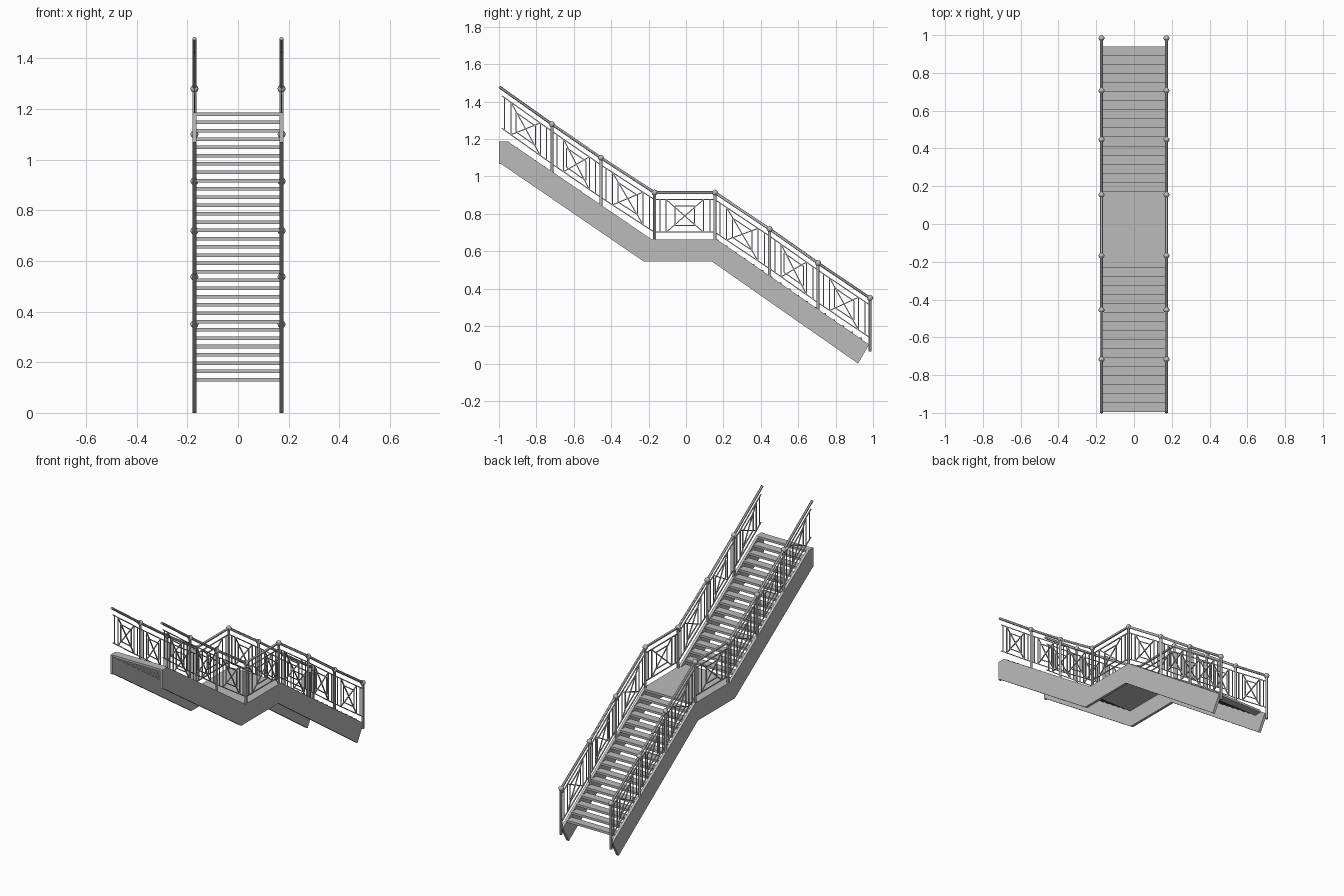
import bpy, bmesh
from mathutils import Vector, Matrix

cube = bpy.data.objects.get("Cube")
if cube:
    bpy.data.objects.remove(cube, do_unlink=True)

grey = bpy.data.materials.new("painted grey")
grey.use_nodes = True
grey.diffuse_color = (0.5, 0.5, 0.5, 1)
grey.node_tree.nodes["Principled BSDF"].inputs["Base Color"].default_value = (0.5, 0.5, 0.5, 1)


def finish(name, bm, smooth=False):
    bmesh.ops.recalc_face_normals(bm, faces=bm.faces)
    mesh = bpy.data.meshes.new(name)
    bm.to_mesh(mesh)
    bm.free()
    mesh.materials.append(grey)
    obj = bpy.data.objects.new(name, mesh)
    bpy.context.collection.objects.link(obj)
    if smooth:
        bpy.ops.object.select_all(action='DESELECT')
        obj.select_set(True)
        bpy.context.view_layer.objects.active = obj
        bpy.ops.object.shade_smooth_by_angle()
    return obj


def rod(bm, p, q, radius, sides):
    p, q = Vector(p), Vector(q)
    d = q - p
    turn = d.to_track_quat('Z', 'Y').to_matrix().to_4x4()
    spin = Matrix.Rotation(0.7854 if sides == 4 else 0, 4, 'Z')
    bmesh.ops.create_cone(bm, cap_ends=True, segments=sides, radius1=radius, radius2=radius,
                          depth=d.length, matrix=Matrix.Translation((p + q) / 2) @ turn @ spin)


def box(bm, x, y0, y1, z0, z1):
    m = Matrix.Translation((0, (y0 + y1) / 2, (z0 + z1) / 2)) @ Matrix.Diagonal((2 * x, y1 - y0, z1 - z0, 1))
    bmesh.ops.create_cube(bm, size=1, matrix=m)


# Stringer outline in (y, z)
STRINGER = [(-1, 1.187), (-0.952, 1.187), (-0.182, 0.663), (0.166, 0.663), (0.979, 0.102),
            (0.92, 0.0), (0.139, 0.545), (-0.225, 0.545), (-0.99, 1.068), (-1, 1.068)]
# Newel posts: (y, rail height)
POSTS = [(-0.717, 1.28), (-0.455, 1.1), (-0.168, 0.914), (0.155, 0.914),
         (0.447, 0.719), (0.706, 0.537), (0.984, 0.35)]
RAIL = [(-0.998, 1.479)] + POSTS
RISE, RUN, THICK, INNER = 0.0328, 0.0478, 0.014, 0.164


def bay(bm, x, a, b, open_end):
    """Railing panel between two rail points, sheared to the slope."""
    (ya, za), (yb, zb) = a, b
    slope = (zb - za) / (yb - ya)

    def at(y, drop):
        return (x, y, za + slope * (y - ya) - drop)

    def bar(y0, d0, y1, d1):
        rod(bm, at(y0, d0), at(y1, d1), 0.0038, 4)

    top, low = 0.038, 0.212
    mid = (top + low) / 2
    start = ya + 0.013 if open_end else ya
    for drop in (top, low):
        bar(start, drop, yb, drop)
    for inset in (0.028, 0.062):
        for y in (ya + inset, yb - inset):
            bar(y, top, y, low)
    y0, y1, yc, h = ya + 0.062, yb - 0.062, (ya + yb) / 2, 0.052
    bar(y0, top, y1, low)
    bar(y0, low, y1, top)
    # Small central frame
    for s in (-1, 1):
        bar(yc - h, mid + s * h, yc + h, mid + s * h)
        bar(yc + s * h, mid - h, yc + s * h, mid + h)


for side, sx in (("right", -1), ("left", 1)):
    # Stringer
    bm = bmesh.new()
    face = bm.faces.new([bm.verts.new((sx * INNER, y, z)) for y, z in STRINGER])
    ext = bmesh.ops.extrude_face_region(bm, geom=[face])
    bmesh.ops.translate(bm, vec=(sx * 0.016, 0, 0),
                        verts=[v for v in ext["geom"] if isinstance(v, bmesh.types.BMVert)])
    finish(side + "_stringer", bm)

    x = sx * 0.172
    # Posts, standing on the stringer; the last reaches further down
    bm = bmesh.new()
    for i, (y, z) in enumerate(POSTS):
        bottom = 0.064 if i == len(POSTS) - 1 else z - 0.262
        rod(bm, (x, y, bottom), (x, y, z), 0.008, 12)
    finish(side + "_posts", bm, True)

    # Ball finials
    bm = bmesh.new()
    for y, z in POSTS:
        bmesh.ops.create_uvsphere(bm, u_segments=16, v_segments=10, radius=0.0155,
                                  matrix=Matrix.Translation((x, y, z)))
    finish(side + "_finials", bm, True)

    # Handrail
    bm = bmesh.new()
    for (ya, za), (yb, zb) in zip(RAIL, RAIL[1:]):
        rod(bm, (x, ya, za), (x, yb, zb), 0.0075, 12)
    finish(side + "_handrail", bm, True)

    # Railing panels
    bm = bmesh.new()
    for i, (a, b) in enumerate(zip(RAIL, RAIL[1:])):
        bay(bm, x, a, b, i == 0)
    finish(side + "_railing_panels", bm)

# Open treads of both flights
for name, nose, first in (("lower_treads", 0.94, 0.138), ("upper_treads", -0.228, 0.695)):
    bm = bmesh.new()
    for i in range(16):
        y, z = nose - RUN * i, first + RISE * i
        box(bm, INNER, max(y - 0.05, -1), y, z - THICK, z)
    finish(name, bm)

# Landing
bm = bmesh.new()
box(bm, INNER, -0.232, 0.175, 0.663 - THICK, 0.663)
finish("landing", bm)
